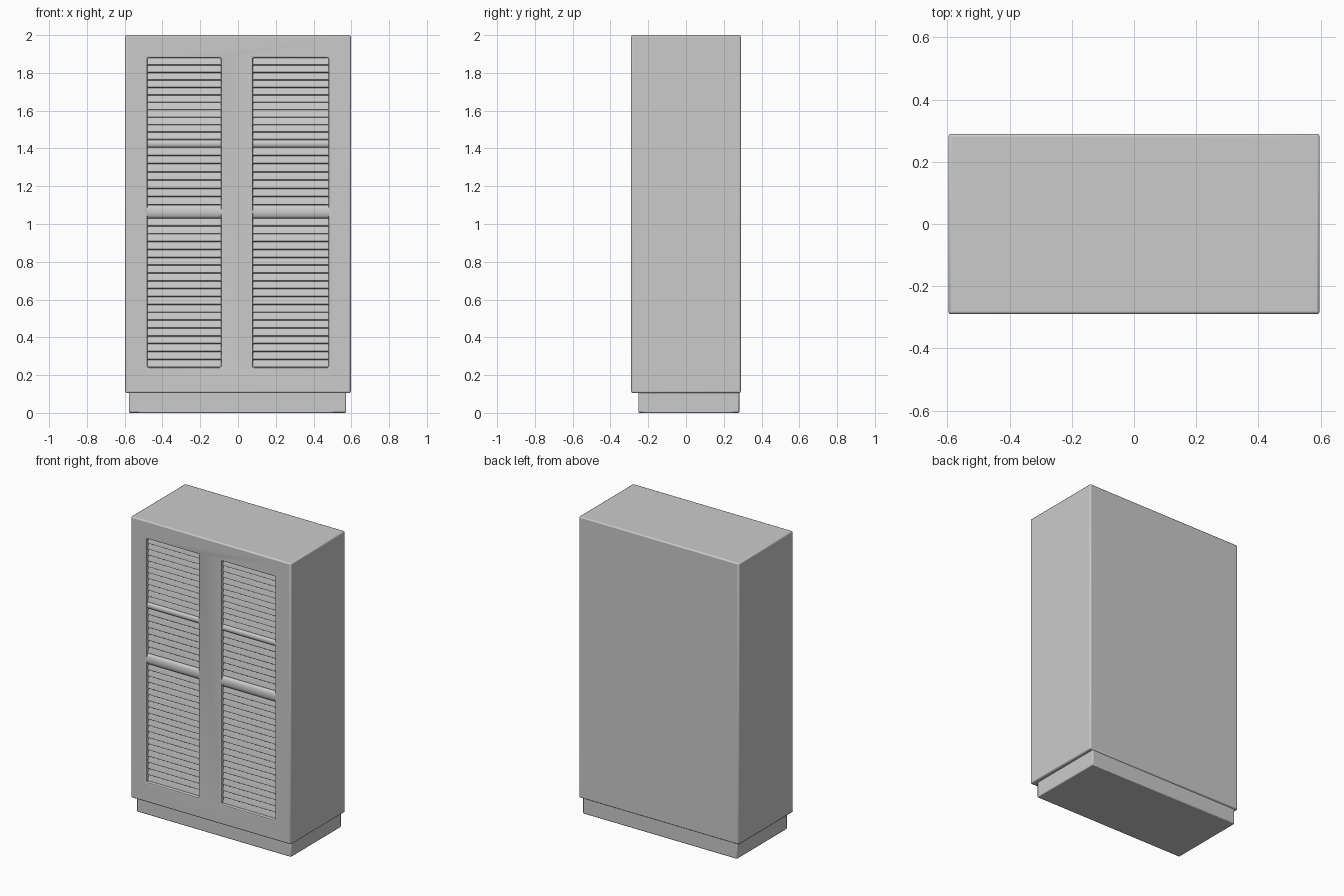
import bpy, bmesh, math
from mathutils import Vector

cube = bpy.data.objects.get("Cube")
if cube:
    bpy.data.objects.remove(cube, do_unlink=True)

grey = bpy.data.materials.new("plain_grey")
grey.use_nodes = True
COLOUR = (0.6, 0.6, 0.6, 1)
grey.diffuse_color = COLOUR
grey.node_tree.nodes["Principled BSDF"].inputs["Base Color"].default_value = COLOUR


def add_object(name, bm):
    bmesh.ops.recalc_face_normals(bm, faces=bm.faces)
    mesh = bpy.data.meshes.new(name)
    bm.to_mesh(mesh)
    bm.free()
    mesh.materials.append(grey)
    obj = bpy.data.objects.new(name, mesh)
    bpy.context.collection.objects.link(obj)
    return obj


def box(name, low, high):
    low, high = Vector(low), Vector(high)
    bm = bmesh.new()
    bmesh.ops.create_cube(bm, size=1)
    for v in bm.verts:
        v.co = (low + high) / 2 + v.co * (high - low)
    return add_object(name, bm)


def soften(obj, width, segments=2):
    bevel = obj.modifiers.new("soft_edges", "BEVEL")
    bevel.width = width
    bevel.segments = segments
    bevel.limit_method = "ANGLE"
    bevel.harden_normals = False
    smooth(obj)


def smooth(obj):
    bpy.ops.object.select_all(action="DESELECT")
    obj.select_set(True)
    bpy.context.view_layer.objects.active = obj
    bpy.ops.object.shade_smooth_by_angle(angle=math.radians(35))


def extrude_x(name, profile, x0, x1):
    """Closed (y, z) profile swept along x."""
    bm = bmesh.new()
    face = bm.faces.new([bm.verts.new((x0, y, z)) for y, z in profile])
    moved = bmesh.ops.extrude_face_region(bm, geom=[face])["geom"]
    bmesh.ops.translate(bm, vec=(x1 - x0, 0, 0),
                        verts=[g for g in moved if isinstance(g, bmesh.types.BMVert)])
    return add_object(name, bm)


FRONT, FLOOR = -0.29, -0.262
BOTTOM, TOP = 0.24, 1.88
DOORS = {"right": (-0.48, -0.09), "left": (0.08, 0.48)}
RAILS = {"middle": (1.03, 1.1), "upper": (1.405, 1.445)}

# Cabinet body with a shallow opening for each door
body = box("cabinet_body", (-0.597, FRONT, 0.105), (0.597, 0.29, 2))
for side, (x0, x1) in DOORS.items():
    cutter = box(side + "_opening_cutter", (x0, FRONT - 0.1, BOTTOM), (x1, FLOOR, TOP))
    cutter.hide_render = True
    cutter.hide_set(True)
    cut = body.modifiers.new(side + "_opening", "BOOLEAN")
    cut.operation = "DIFFERENCE"
    cut.solver = "EXACT"
    cut.object = cutter
soften(body, 0.008)

# Recessed plinth
plinth = box("plinth", (-0.578, -0.252, 0), (0.572, 0.282, 0.12))
soften(plinth, 0.006)


def louvres(name, x0, x1, z0, z1):
    """Overlapping slats, each leaning out towards its lower edge."""
    count = round((z1 - z0) / 0.041)
    pitch = (z1 - z0) / count
    profile = [(FLOOR + 0.01, z1), (FLOOR + 0.01, z0)]
    for i in range(count):
        z = z0 + i * pitch
        profile += [(FLOOR - 0.013, z + 0.1 * pitch),
                    (FLOOR - 0.012, z + 0.3 * pitch),
                    (FLOOR - 0.005, z + 0.98 * pitch)]
    smooth(extrude_x(name, profile, x0, x1))


# Rounded cross rails and louvred panels in both doors
for side, (x0, x1) in DOORS.items():
    for level, (z0, z1) in RAILS.items():
        depth = 0.025 if level == "middle" else 0.021
        mid, half = (z0 + z1) / 2, (z1 - z0) / 2
        arc = [math.pi * i / 10 for i in range(11)]
        profile = [(FLOOR - depth * math.sin(a) ** 0.6 if 0 < a < 3.1 else FLOOR,
                    mid - half * math.cos(a)) for a in arc]
        profile = [(FLOOR + 0.01, z0)] + profile + [(FLOOR + 0.01, z1)]
        smooth(extrude_x(f"{side}_{level}_rail", profile, x0 - 0.005, x1 + 0.005))
    spans = {"lower": (BOTTOM, RAILS["middle"][0]),
             "centre": (RAILS["middle"][1], RAILS["upper"][0]),
             "top": (RAILS["upper"][1], TOP)}
    for level, (z0, z1) in spans.items():
        louvres(f"{side}_{level}_louvres", x0, x1, z0, z1)
